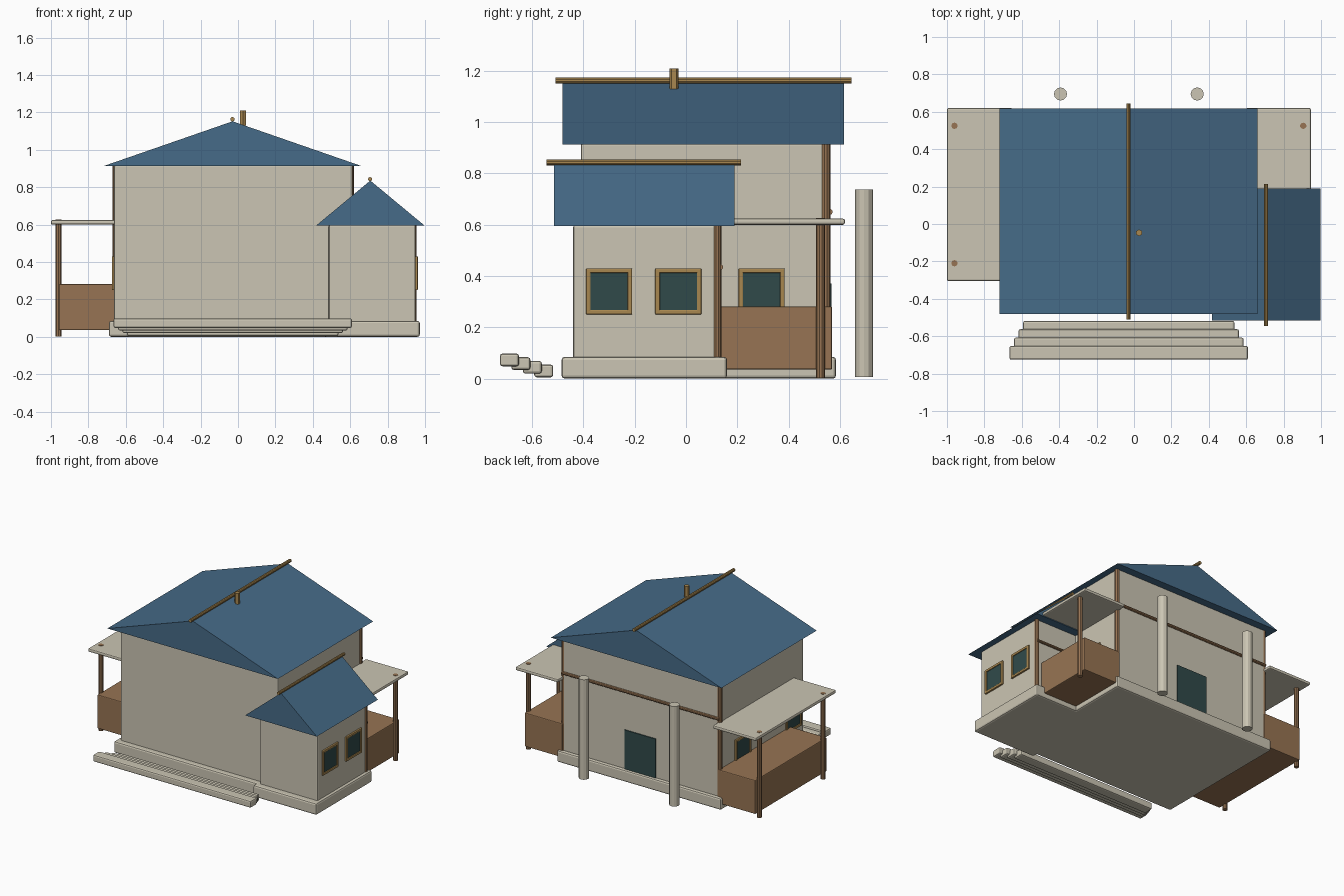
import bpy, bmesh, math

if "Cube" in bpy.data.objects:
    bpy.data.objects.remove(bpy.data.objects["Cube"])


def material(name, rgb):
    # sRGB 0-255 to linear
    m = bpy.data.materials.new(name)
    lin = [(c / 255 / 12.92) if c < 10 else ((c / 255 + 0.055) / 1.055) ** 2.4 for c in rgb]
    m.diffuse_color = (*lin, 1)
    m.use_nodes = True
    m.node_tree.nodes["Principled BSDF"].inputs["Base Color"].default_value = m.diffuse_color
    return m


CREAM = material("cream_plaster", (203, 197, 179))
BLUE = material("blue_roof", (70, 107, 136))
BROWN = material("brown_wood", (151, 116, 83))
GOLD = material("golden_wood", (168, 135, 80))
TEAL = material("dark_teal_glass", (48, 74, 74))


def finish(name, bm, mat):
    bmesh.ops.recalc_face_normals(bm, faces=bm.faces)
    me = bpy.data.meshes.new(name)
    bm.to_mesh(me)
    bm.free()
    me.materials.append(mat)
    ob = bpy.data.objects.new(name, me)
    bpy.context.collection.objects.link(ob)
    return ob


def box(name, x, y, z, mat, bevel=0.0):
    # x, y, z are (min, max) pairs
    bm = bmesh.new()
    bmesh.ops.create_cube(bm, size=1)
    for v in bm.verts:
        v.co = [(a + b) / 2 + c * (b - a) for c, (a, b) in zip(v.co, (x, y, z))]
    ob = finish(name, bm, mat)
    if bevel:
        mod = ob.modifiers.new("bevel", "BEVEL")
        mod.width = bevel
        mod.segments = 2
    return ob


def rod(name, centre, radius, length, mat, axis="z", sides=10):
    bm = bmesh.new()
    bmesh.ops.create_cone(bm, cap_ends=True, segments=sides,
                          radius1=radius, radius2=radius, depth=length)
    ob = finish(name, bm, mat)
    ob.location = centre
    if axis == "x":
        ob.rotation_euler.y = math.pi / 2
    elif axis == "y":
        ob.rotation_euler.x = math.pi / 2
    return ob


def gable_roof(name, x, y, z):
    bm = bmesh.new()
    ends = []
    for yy in y:
        ends.append([bm.verts.new(p) for p in
                     ((x[0], yy, z[0]), (x[1], yy, z[0]), (sum(x) / 2, yy, z[1]))])
    a, b = ends
    bm.faces.new(a)
    bm.faces.new(b[::-1])
    for i in range(3):
        j = (i + 1) % 3
        bm.faces.new((a[i], b[i], b[j], a[j]))
    return finish(name, bm, BLUE)


def side_window(name, x, y, z=0.34, out=1):
    # four frame bars around a glass pane on a wall facing +x or -x
    h, w = 0.09, 0.018
    xs = sorted((x - out * 0.005, x + out * 0.012))
    for s in (-1, 1):
        e = sorted((s * h, s * (h - w)))
        box(name + "_frame_side", xs, (y + e[0], y + e[1]), (z - h, z + h), GOLD, 0.004)
        box(name + "_frame_rail", xs, (y - h, y + h), (z + e[0], z + e[1]), GOLD, 0.004)
    g = h - w + 0.002
    box(name + "_glass", sorted((x - out * 0.002, x + out * 0.006)),
        (y - g, y + g), (z - g, z + g), TEAL)


# Foundations
box("main_base", (-0.69, 0.635), (-0.45, 0.585), (0, 0.085), CREAM, 0.012)
box("wing_base", (0.46, 0.972), (-0.485, 0.16), (0, 0.085), CREAM, 0.012)

# Walls
box("main_walls", (-0.662, 0.612), (-0.41, 0.56), (0.07, 0.92), CREAM, 0.01)
box("wing_walls", (0.485, 0.95), (-0.44, 0.13), (0.07, 0.6), CREAM, 0.01)

# Roofs with ridge poles
gable_roof("main_roof", (-0.718, 0.66), (-0.482, 0.617), (0.913, 1.152))
rod("main_ridge_pole", (-0.03, 0.068, 1.163), 0.012, 1.155, GOLD, "y")
gable_roof("wing_roof", (0.418, 0.997), (-0.515, 0.19), (0.595, 0.835))
rod("wing_ridge_pole", (0.706, -0.165, 0.843), 0.011, 0.76, GOLD, "y")
rod("roof_stack", (0.027, -0.047, 1.17), 0.018, 0.08, GOLD, sides=6)

# Wooden corner posts and back wall beams
for x in (-0.655, 0.603):
    rod("main_corner_post", (x, 0.545, 0.5), 0.018, 0.84, BROWN)
rod("wing_corner_post", (0.94, 0.122, 0.34), 0.016, 0.52, BROWN)
rod("main_back_beam", (-0.026, 0.56, 0.65), 0.012, 1.27, BROWN, "x")
rod("wing_back_beam", (0.775, 0.135, 0.435), 0.01, 0.35, BROWN, "x")

# Windows and back door
for y in (-0.3, -0.03):
    side_window("wing_window", 0.95, y)
side_window("right_window", 0.612, 0.295)
for y in (0.295, -0.29):
    side_window("left_window", -0.662, y, out=-1)
box("back_door", (-0.15, 0.1), (0.555, 0.567), (0.08, 0.37), TEAL)

# Verandas: wooden deck boxes, flat canopies and posts
box("left_deck", (-0.955, -0.65), (-0.26, 0.565), (0.035, 0.282), BROWN, 0.006)
box("right_deck", (0.6, 0.905), (0.125, 0.57), (0.035, 0.282), BROWN, 0.006)
box("left_canopy", (-1.0, -0.65), (-0.305, 0.62), (0.6, 0.624), CREAM, 0.008)
box("right_canopy", (0.6, 0.945), (0.12, 0.62), (0.6, 0.624), CREAM, 0.008)
for x, y in ((-0.96, 0.525), (-0.96, -0.21), (0.905, 0.525)):
    rod("veranda_post", (x, y, 0.314), 0.017, 0.624, BROWN)

# Free-standing back columns
for x in (-0.393, 0.338):
    rod("back_column", (x, 0.695, 0.372), 0.035, 0.73, CREAM, sides=12)

# Front steps, rising and widening away from the wall
for i in range(4):
    y = -0.555 - 0.0445 * i
    z = 0.03 + 0.0143 * i
    w = 0.565 + 0.0243 * i
    box("front_step", (-0.028 - w, -0.028 + w), (y - 0.037, y + 0.037),
        (z - 0.025, z + 0.025), CREAM, 0.01)
